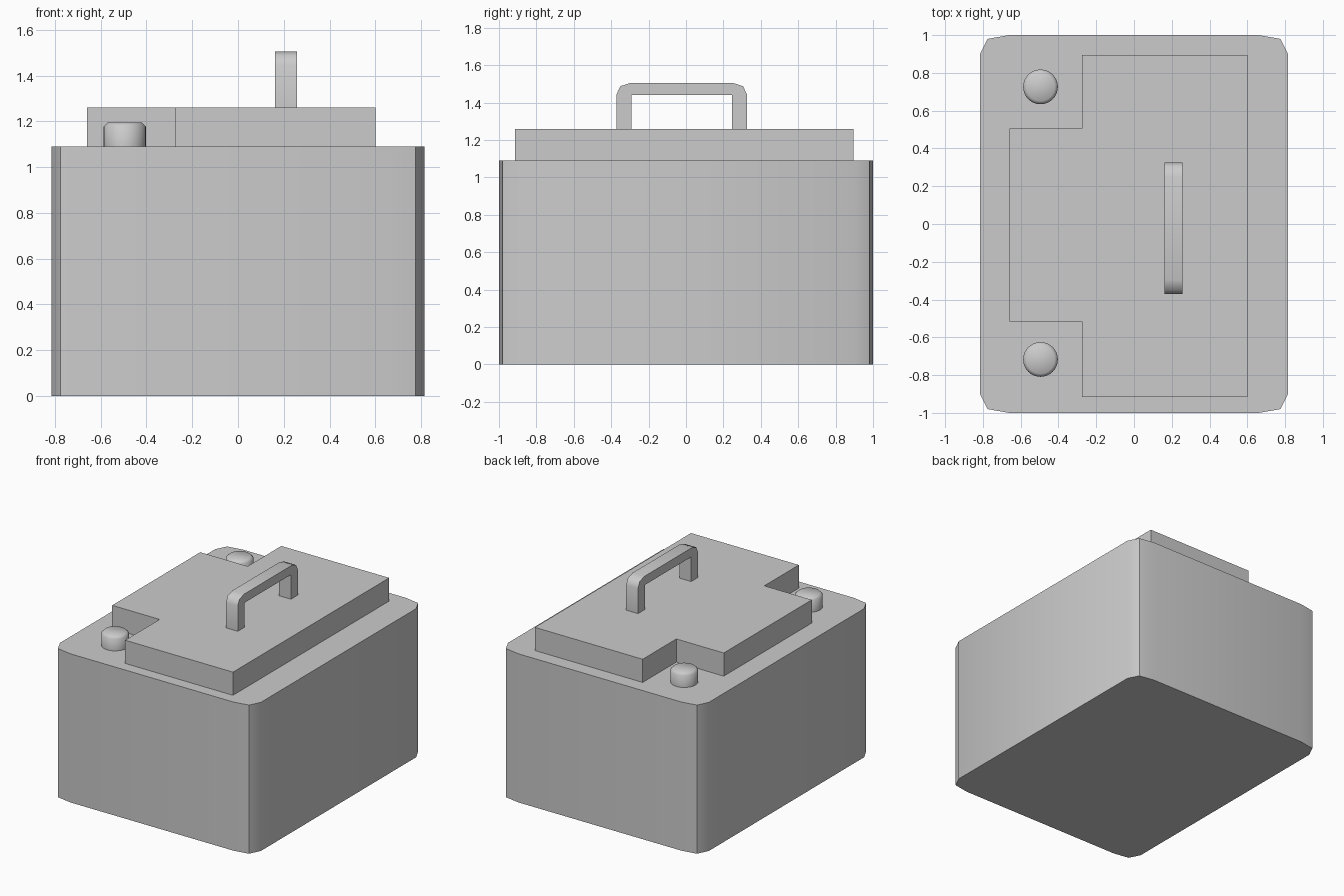
import bpy, bmesh, math
from mathutils import Vector

if "Cube" in bpy.data.objects:
    bpy.data.objects.remove(bpy.data.objects["Cube"])


def prism(name, outline, offset):
    """Extrude a closed planar outline by an offset, with rounded shading."""
    bm = bmesh.new()
    face = bm.faces.new([bm.verts.new(p) for p in outline])
    out = bmesh.ops.extrude_face_region(bm, geom=[face])
    moved = [v for v in out["geom"] if isinstance(v, bmesh.types.BMVert)]
    bmesh.ops.translate(bm, verts=moved, vec=Vector(offset))
    bmesh.ops.recalc_face_normals(bm, faces=bm.faces)
    return finish(name, bm)


def finish(name, bm):
    mesh = bpy.data.meshes.new(name)
    bm.to_mesh(mesh)
    bm.free()
    obj = bpy.data.objects.new(name, mesh)
    bpy.context.collection.objects.link(obj)
    bpy.ops.object.select_all(action='DESELECT')
    obj.select_set(True)
    bpy.context.view_layer.objects.active = obj
    bpy.ops.object.shade_smooth_by_angle(angle=math.radians(50))
    return obj


BODY_TOP, LID_TOP = 1.09, 1.26

# Case: box with softened vertical corners
corner = [(0.815, 0.90), (0.775, 0.98), (0.66, 1.0)]
right = [(x, -y) for x, y in reversed(corner)] + corner
case = right + [(-x, y) for x, y in reversed(right)]
prism("battery_case", [(x, y, 0) for x, y in case], (0, 0, BODY_TOP))

# Lid: raised slab notched at the two terminal corners
lid = [(0.60, -0.915), (0.60, 0.895), (-0.275, 0.895), (-0.275, 0.505),
       (-0.66, 0.505), (-0.66, -0.515), (-0.275, -0.515), (-0.275, -0.915)]
prism("raised_lid", [(x, y, BODY_TOP) for x, y in lid], (0, 0, LID_TOP - BODY_TOP))

# Handle: square-section arch with softened outer corners
mid, half = -0.023, 0.348
side = [(half - 0.08, LID_TOP), (half, LID_TOP), (half, 1.445),
        (half - 0.02, 1.488), (half - 0.075, 1.505)]
arch = side + [(-y, z) for y, z in reversed(side)]
arch += [(-half + 0.08, 1.44), (half - 0.08, 1.44)]
prism("carry_handle", [(0.162, mid + y, z) for y, z in arch], (0.096, 0, 0))

# Terminals: short posts with a bevelled rim
for name, y in (("front_terminal", -0.717), ("back_terminal", 0.726)):
    bm = bmesh.new()
    rings = []
    for r, z in ((0.092, BODY_TOP), (0.092, 1.178), (0.075, 1.194)):
        rings.append([bm.verts.new((-0.495 + r * math.cos(i * math.tau / 32),
                                    y + r * math.sin(i * math.tau / 32), z))
                      for i in range(32)])
    for low, high in zip(rings, rings[1:]):
        for i in range(32):
            j = (i + 1) % 32
            bm.faces.new((low[i], low[j], high[j], high[i]))
    bm.faces.new(rings[-1])
    finish(name, bm)
